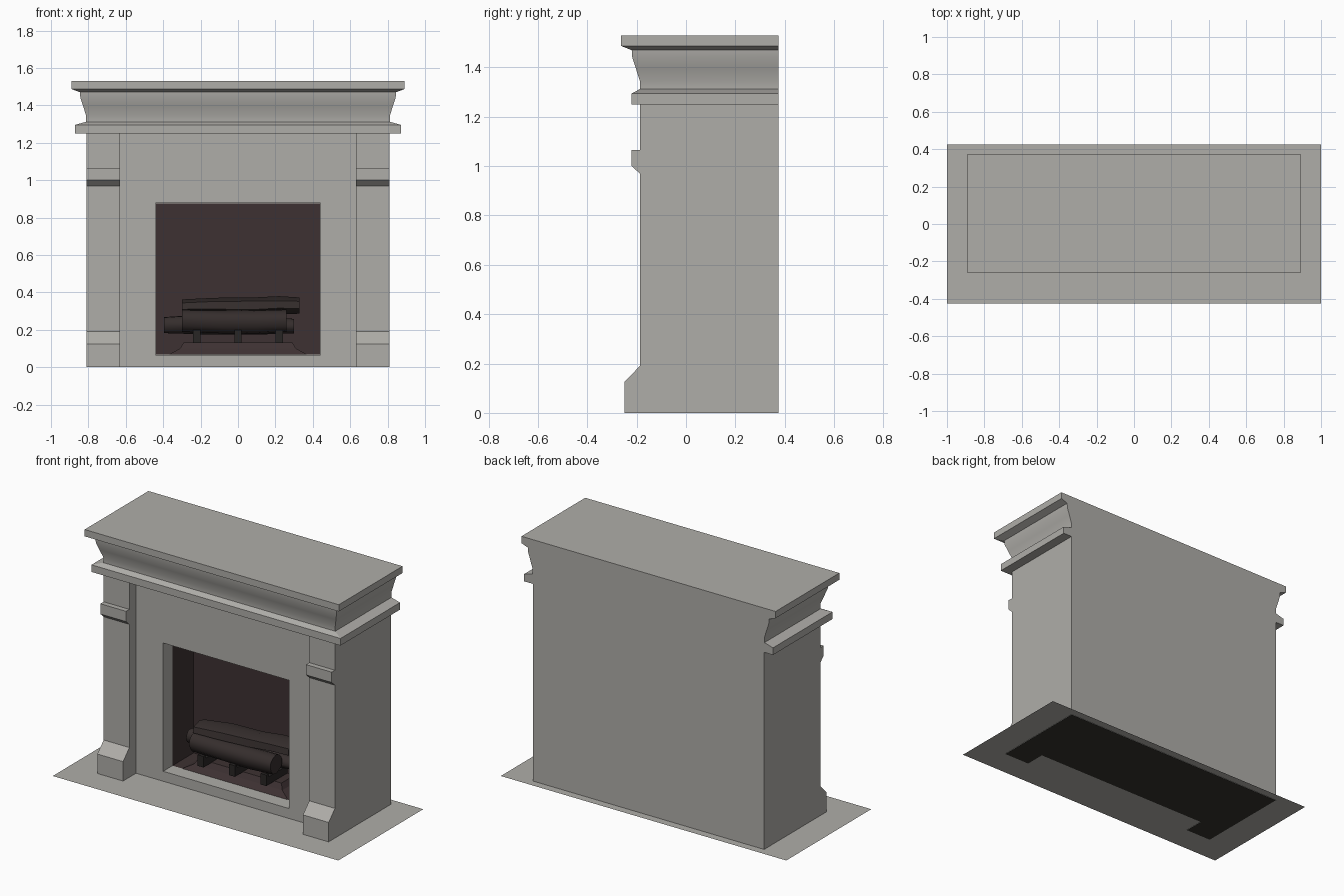
import bpy, bmesh, math, random

if "Cube" in bpy.data.objects:
    bpy.data.objects.remove(bpy.data.objects["Cube"])

random.seed(4)


def material(name, rgb):
    m = bpy.data.materials.new(name)
    m.diffuse_color = (*rgb, 1)
    m.use_nodes = True
    m.node_tree.nodes["Principled BSDF"].inputs["Base Color"].default_value = m.diffuse_color
    return m


STONE = material("grey stone", (0.43, 0.42, 0.395))
BRICK = material("dark firebox", (0.047, 0.031, 0.032))
WOOD = material("charred wood", (0.036, 0.027, 0.026))
IRON = material("black iron", (0.022, 0.019, 0.018))
UNDER = material("dark underside", (0.036, 0.034, 0.027))


def add_object(name, bm, mats, smooth=None):
    bmesh.ops.recalc_face_normals(bm, faces=bm.faces)
    me = bpy.data.meshes.new(name)
    bm.to_mesh(me)
    bm.free()
    ob = bpy.data.objects.new(name, me)
    bpy.context.collection.objects.link(ob)
    for m in mats:
        me.materials.append(m)
    if smooth:
        bpy.ops.object.select_all(action='DESELECT')
        ob.select_set(True)
        bpy.context.view_layer.objects.active = ob
        bpy.ops.object.shade_smooth_by_angle(angle=math.radians(smooth))
    return ob


def loft(name, rings, mats, smooth=None):
    """Skin a list of equal-length point rings and cap both ends."""
    bm = bmesh.new()
    vs = [[bm.verts.new(p) for p in r] for r in rings]
    n = len(vs[0])
    for a, b in zip(vs, vs[1:]):
        for i in range(n):
            j = (i + 1) % n
            bm.faces.new((a[i], a[j], b[j], b[i]))
    bm.faces.new(vs[0])
    bm.faces.new(vs[-1])
    return add_object(name, bm, mats, smooth)


def rect(x0, x1, y0, y1, z):
    return [(x0, y0, z), (x1, y0, z), (x1, y1, z), (x0, y1, z)]


def box(name, x0, x1, y0, y1, z0, z1, mats):
    return loft(name, [rect(x0, x1, y0, y1, z0), rect(x0, x1, y0, y1, z1)], mats)


def sweep(name, section, stations, mats, smooth=None, wobble=0):
    """Sweep a (y, z) section along x through (x, y, z, scale) stations."""
    rings = []
    for x, y, z, s in stations:
        rings.append([(x, y + p * s + random.uniform(-wobble, wobble),
                       z + q * s + random.uniform(-wobble, wobble)) for p, q in section])
    return loft(name, rings, mats, smooth)


BACK = 0.375

# floor slab: a thin sheet just above the underside of the body
bm = bmesh.new()
bm.faces.new([bm.verts.new(p) for p in rect(-1, 1, -0.425, 0.425, 0.002)])
add_object("hearth_slab", bm, [STONE])

# body: side profile with plinth and capital, run across the full width
profile = [(BACK, 0), (-0.25, 0), (-0.25, 0.125), (-0.187, 0.19), (-0.187, 0.97),
           (-0.22, 1.0), (-0.22, 1.065), (-0.187, 1.065), (-0.187, 1.25), (BACK, 1.25)]
body = sweep("surround_body", profile, [(-0.81, 0, 0, 1), (0.81, 0, 0, 1)], [STONE, UNDER])
for f in body.data.polygons:
    if f.normal.z < -0.9 and f.center.z < 0.01:
        f.material_index = 1

# carve the recess between the pilasters, then the fire opening
cutters = [box("recess_cutter", -0.63, 0.63, -0.5, -0.12, -0.2, 1.4, [STONE]),
           box("opening_cutter", -0.44, 0.44, -0.4, 0.185, 0.065, 0.877, [STONE])]
for c in cutters:
    c.hide_render = True
    mod = body.modifiers.new("carve", 'BOOLEAN')
    mod.operation = 'DIFFERENCE'
    mod.solver = 'EXACT'
    mod.object = c
bpy.context.view_layer.objects.active = body
for mod in list(body.modifiers):
    bpy.ops.object.modifier_apply(modifier=mod.name)
for c in cutters:
    bpy.data.objects.remove(c, do_unlink=True)

# cornice: lower moulding, smooth cove and mantel shelf (half width, front depth, height)
steps = [(0.872, 0.22, 1.25), (0.872, 0.22, 1.295), (0.812, 0.187, 1.312), (0.812, 0.187, 1.345),
         (0.828, 0.203, 1.395), (0.843, 0.218, 1.442), (0.845, 0.22, 1.47),
         (0.89, 0.263, 1.487), (0.89, 0.263, 1.53)]
loft("mantel_cornice", [rect(-w, w, -d, BACK, z) for w, d, z in steps], [STONE], 25)

# firebox lining: five inward-facing dark walls
bm = bmesh.new()
a = [bm.verts.new(p) for p in rect(-0.438, 0.438, -0.03, 0.182, 0.067)]
b = [bm.verts.new(p) for p in rect(-0.438, 0.438, -0.03, 0.182, 0.875)]
bm.faces.new(a)
bm.faces.new(b)
for i in (1, 2, 3):
    j = (i + 1) % 4
    bm.faces.new((a[i], a[j], b[j], b[i]))
lining = add_object("firebox_lining", bm, [BRICK])
for f in lining.data.polygons:          # all walls must look toward the middle
    c = f.center
    if f.normal.x * c.x + f.normal.y * (c.y - 0.07) + f.normal.z * (c.z - 0.47) > 0:
        f.flip()

# ember bed: low stepped mound
loft("ember_bed", [rect(-0.37, 0.37, -0.03, 0.17, 0.067), rect(-0.31, 0.31, 0.0, 0.16, 0.10),
                   rect(-0.29, 0.29, 0.02, 0.15, 0.132)], [BRICK])

# grate: three bars with upturned front ends
for i, x in enumerate((-0.22, 0, 0.22)):
    bar = [(-0.06, 0.13), (0.15, 0.13), (0.15, 0.18), (-0.035, 0.18), (-0.04, 0.2), (-0.06, 0.2)]
    sweep(f"grate_bar_{i + 1}", bar, [(x - 0.02, 0, 0, 1), (x + 0.02, 0, 0, 1)], [IRON])

# round logs, front and back
circle = [(math.cos(t * math.pi / 6), math.sin(t * math.pi / 6)) for t in range(12)]
sweep("front_log", circle, [(-0.30, 0.0, 0.25, 0.06), (-0.1, 0.005, 0.243, 0.062),
                            (0.1, 0.01, 0.243, 0.063), (0.26, 0.01, 0.247, 0.059)],
      [WOOD], 50, 0.003)
sweep("back_log", circle, [(-0.395, 0.09, 0.225, 0.045), (-0.2, 0.105, 0.23, 0.055),
                           (0.1, 0.115, 0.225, 0.05), (0.30, 0.12, 0.218, 0.038)],
      [WOOD], 50, 0.003)

# split log lying on top
wedge = [(-0.06, -0.02), (-0.05, 0.02), (0.01, 0.04), (0.07, 0.03), (0.06, -0.05), (0.0, -0.05)]
sweep("top_log", wedge, [(-0.30, 0.03, 0.325, 0.9), (-0.12, 0.045, 0.332, 1.05),
                         (0.08, 0.065, 0.33, 1.0), (0.22, 0.08, 0.335, 1.05),
                         (0.33, 0.09, 0.335, 1.0)], [WOOD], 30, 0.003)
